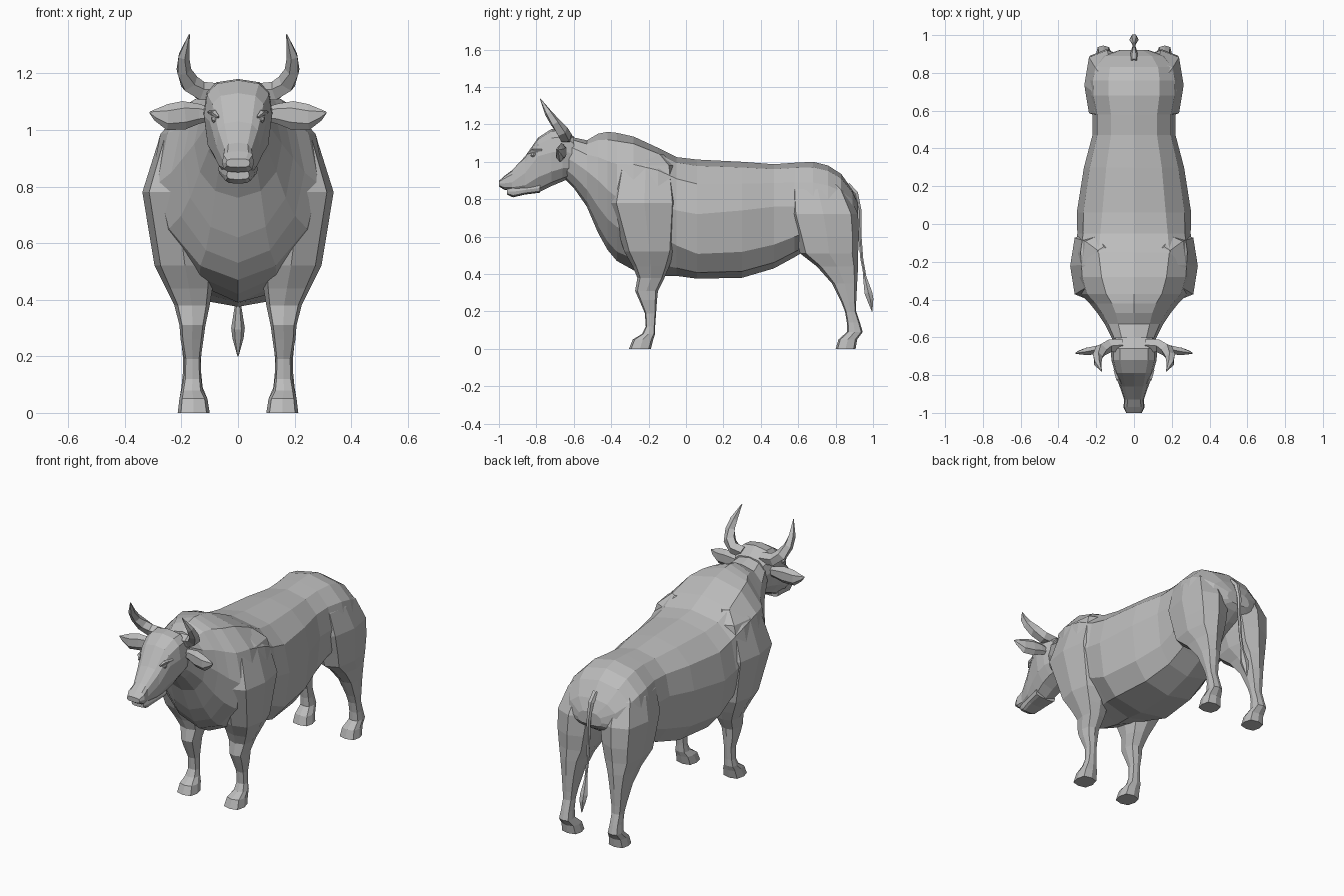
import bpy, bmesh, math
from mathutils import Vector

grey = bpy.data.materials.new("hide_grey")
grey.diffuse_color = (0.5, 0.5, 0.5, 1)


def sp(v, e):
    return math.copysign(abs(v) ** e, v) if abs(v) > 1e-6 else 0.0


def loft(name, rings, mirror=False):
    """Skin a list of equal-length rings, cap both ends, optionally mirror in x."""
    bm = bmesh.new()
    vs = [[bm.verts.new(p) for p in r] for r in rings]
    n = len(rings[0])
    for a, b in zip(vs, vs[1:]):
        for i in range(n):
            j = (i + 1) % n
            bm.faces.new((a[i], a[j], b[j], b[i]))
    bm.faces.new(vs[0])
    bm.faces.new(vs[-1])
    bmesh.ops.recalc_face_normals(bm, faces=bm.faces)
    me = bpy.data.meshes.new(name)
    bm.to_mesh(me)
    bm.free()
    me.materials.append(grey)
    ob = bpy.data.objects.new(name, me)
    bpy.context.collection.objects.link(ob)
    if mirror:
        ob.modifiers.new("mirror", 'MIRROR')
    return ob


def body_ring(y, top, bot, w, zw, et, eb, n=12):
    """Upright section: widest at zw, separate roundness above and below."""
    ring = []
    for i in range(n):
        a = 2 * math.pi * i / n
        c, s = math.cos(a), math.sin(a)
        e = et if s >= 0 else eb
        ring.append((w * sp(c, e), y, zw + sp(s, e) * ((top - zw) if s >= 0 else (zw - bot))))
    return ring


def leg_ring(z, x0, x1, y0, y1, e=0.65, n=8):
    """Level section filling a box from x0..x1 and y0..y1."""
    return [((x0 + x1) / 2 + (x1 - x0) / 2 * sp(math.cos(2 * math.pi * i / n), e),
             (y0 + y1) / 2 + (y1 - y0) / 2 * sp(math.sin(2 * math.pi * i / n), e), z)
            for i in range(n)]


def tube(name, pts, n=6, mirror=False, flat=(1, 1)):
    """Tapered tube through (x, y, z, radius) points."""
    rings = []
    P = [Vector(p[:3]) for p in pts]
    for k, p in enumerate(pts):
        t = (P[min(k + 1, len(P) - 1)] - P[max(k - 1, 0)]).normalized()
        u = t.cross(Vector((0, 1, 0))).normalized()
        v = t.cross(u)
        rings.append([P[k] + p[3] * (flat[0] * math.cos(2 * math.pi * i / n) * u
                                     + flat[1] * math.sin(2 * math.pi * i / n) * v)
                      for i in range(n)])
    return loft(name, rings, mirror)


# Torso with neck, chest, barrel and rump: y, top, bottom, half width, widest height, roundness
torso = [
    (-.66, 1.14, .92, .09, 1.03, .8, .9),
    (-.60, 1.13, .86, .12, 1.0, .85, .9),
    (-.53, 1.115, .76, .155, .95, .9, .95),
    (-.47, 1.15, .62, .195, .90, 1.0, 1.0),
    (-.42, 1.16, .53, .235, .85, 1.0, 1.05),
    (-.37, 1.155, .47, .285, .81, .95, 1.1),
    (-.28, 1.135, .42, .31, .80, .85, 1.2),
    (-.15, 1.075, .39, .315, .78, .75, 1.2),
    (-.05, 1.025, .39, .30, .74, .75, .9),
    (.06, 1.012, .375, .303, .72, .85, .7),
    (.30, 1.0, .38, .265, .74, .85, .7),
    (.47, .987, .43, .22, .76, .85, .7),
    (.58, .995, .49, .22, .76, .85, .75),
    (.68, 1.0, .55, .243, .75, .85, .8),
    (.76, .98, .59, .245, .74, .85, .8),
    (.83, .935, .63, .23, .73, .85, .8),
    (.89, .85, .67, .17, .73, .85, .8),
    (.92, .78, .70, .08, .73, .85, .8),
]
loft("torso", [body_ring(*r) for r in torso])

# Head and lower jaw
head = [
    (-.60, 1.135, .92, .105, 1.04, .7, .8),
    (-.66, 1.18, .895, .122, 1.06, .7, .8),
    (-.72, 1.175, .87, .12, 1.05, .7, .8),
    (-.79, 1.13, .835, .10, 1.03, .7, .8),
    (-.86, 1.03, .83, .076, .94, .65, .75),
    (-.93, .955, .85, .052, .89, .6, .6),
    (-.97, .925, .85, .056, .885, .6, .6),
    (-1.0, .898, .868, .042, .883, .6, .6),
]
loft("head", [body_ring(*r) for r in head])
jaw = [(-.78, .90, .835, .07, .86, .6, .6), (-.86, .88, .825, .06, .85, .6, .6),
       (-.925, .87, .81, .048, .84, .6, .6), (-.957, .86, .825, .04, .84, .6, .6)]
loft("lower_jaw", [body_ring(*r) for r in jaw])

# Eyes under brow ridges, ears and horns
tube("eye", [(.06, -.81, 1.04, .016), (.086, -.818, 1.04, .016), (.093, -.82, 1.04, .007)], 6, True)
tube("brow", [(.07, -.845, 1.045, .005), (.085, -.82, 1.06, .011), (.102, -.77, 1.062, .007)], 4, True)
tube("ear", [(.09, -.65, 1.055, .022), (.14, -.655, 1.057, .036), (.19, -.665, 1.052, .05),
             (.25, -.675, 1.045, .046), (.29, -.68, 1.055, .022), (.312, -.685, 1.062, .003)], 6, True, (1, .5))
tube("horn", [(.06, -.64, 1.13, .034), (.13, -.645, 1.135, .036), (.172, -.665, 1.165, .036),
              (.193, -.70, 1.21, .028), (.193, -.735, 1.26, .021), (.172, -.78, 1.338, .002)], 5, True)

# Legs from shoulder or hip down to the hoof: height, x range, y range
front_leg = [
    (1.04, .12, .20, -.32, -.12),
    (.98, .10, .275, -.37, -.06),
    (.78, .10, .338, -.41, -.035),
    (.52, .08, .295, -.33, -.06),
    (.44, .09, .255, -.285, -.09),
    (.38, .10, .225, -.26, -.115),
    (.31, .115, .207, -.272, -.15),
    (.26, .122, .203, -.25, -.155),
    (.19, .132, .19, -.22, -.16),
    (.12, .13, .192, -.215, -.165),
    (.08, .125, .20, -.235, -.165),
    (.05, .108, .207, -.285, -.175),
    (0, .10, .213, -.305, -.188),
]
hind_leg = [
    (.95, .06, .14, .60, .75),
    (.85, .03, .225, .55, .86),
    (.72, .02, .263, .55, .92),
    (.60, .04, .255, .585, .925),
    (.51, .06, .245, .61, .92),
    (.44, .09, .225, .70, .92),
    (.35, .11, .21, .78, .915),
    (.25, .125, .20, .83, .91),
    (.20, .13, .195, .85, .91),
    (.14, .13, .195, .86, .93),
    (.09, .125, .20, .86, .945),
    (.05, .108, .207, .815, .915),
    (0, .10, .213, .80, .907),
]
loft("front_leg", [leg_ring(*r) for r in front_leg], True)
loft("hind_leg", [leg_ring(*r) for r in hind_leg], True)

# Tail and its tuft
tube("tail", [(0, .86, .875, .02), (0, .905, .83, .018), (0, .927, .74, .013), (0, .93, .60, .010),
              (0, .94, .48, .009), (0, .957, .39, .008)], 6)
tube("tail_tuft", [(0, .952, .40, .008), (0, .975, .30, .024), (0, .985, .265, .02), (0, .995, .20, .002)], 6)
